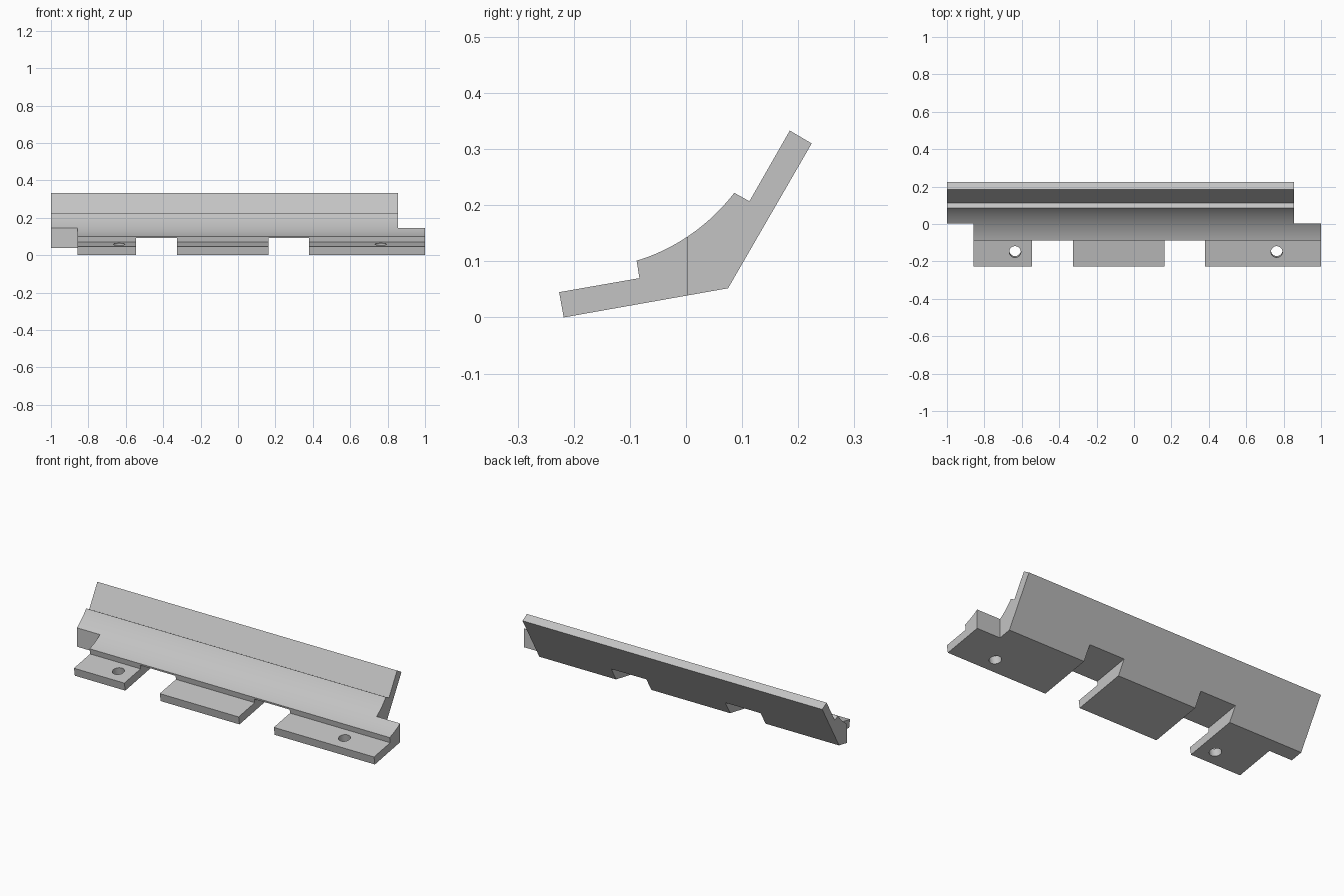
import bpy, bmesh, math
from mathutils import Vector

cube = bpy.data.objects.get("Cube")
if cube:
    bpy.data.objects.remove(cube, do_unlink=True)

mat = bpy.data.materials.new("light grey")
mat.use_nodes = True
GREY = (0.55, 0.55, 0.55, 1)
mat.diffuse_color = GREY
mat.node_tree.nodes["Principled BSDF"].inputs["Base Color"].default_value = GREY

TILT = math.radians(10)
SLOPE = math.tan(TILT)


def extrude_profile(name, points, x0, x1):
    """Prism along x from a (y, z) outline."""
    bm = bmesh.new()
    face = bm.faces.new([bm.verts.new((x0, y, z)) for y, z in points])
    ext = bmesh.ops.extrude_face_region(bm, geom=[face])
    moved = [v for v in ext["geom"] if isinstance(v, bmesh.types.BMVert)]
    bmesh.ops.translate(bm, vec=(x1 - x0, 0, 0), verts=moved)
    bmesh.ops.recalc_face_normals(bm, faces=bm.faces)
    mesh = bpy.data.meshes.new(name)
    bm.to_mesh(mesh)
    bm.free()
    obj = bpy.data.objects.new(name, mesh)
    bpy.context.collection.objects.link(obj)
    mesh.materials.append(mat)
    return obj


def arc(a, b, sag, steps):
    """Circular arc from a to b, dipping by sag to the left of the path."""
    a, b = Vector(a), Vector(b)
    half = (b - a).length / 2
    along = (b - a).normalized()
    side = Vector((-along.y, along.x))
    radius = (half * half + sag * sag) / (2 * sag)
    centre = (a + b) / 2 - side * (radius - sag)
    spread = math.asin(half / radius)
    angles = [spread * (2 * i / steps - 1) for i in range(steps + 1)]
    return [tuple(centre + radius * (along * math.sin(t) + side * math.cos(t))) for t in angles]


# Bent bracket: low front plate, concave cove, leaning back plate
outline = [(-0.218, 0), (0.075, 0.052), (0.224, 0.31), (0.185, 0.333), (0.113, 0.207)]
outline += arc((0.086, 0.222), (-0.088, 0.101), 0.0165, 24)
outline += [(-0.083, 0.07), (-0.226, 0.045)]
bracket = extrude_profile("bracket", outline, -1, 1)

# Half-lap ends: front removed on one end, back on the other
box = lambda y0, y1: [(y0, -0.1), (y1, -0.1), (y1, 0.5), (y0, 0.5)]
cutters = [
    extrude_profile("front_lap_cutter", box(-0.5, 0.004), -1.1, -0.857),
    extrude_profile("back_lap_cutter", box(0.004, 0.5), 0.855, 1.1),
]

# Slots through the front plate and the underside, parallel to the plate
ceiling = lambda y: 0.091 + (y + 0.087) * SLOPE
slot = [(-0.4, -0.2), (0.4, -0.2), (0.4, ceiling(0.4)), (-0.4, ceiling(-0.4))]
for x0, x1 in ((-0.545, -0.326), (0.162, 0.38)):
    cutters.append(extrude_profile("slot_cutter", slot, x0, x1))

# Screw holes square to the front plate
for x in (-0.636, 0.763):
    bpy.ops.mesh.primitive_cylinder_add(vertices=32, radius=0.031, depth=0.16,
                                        location=(x, -0.145, 0.036), rotation=(TILT, 0, 0))
    hole = bpy.context.object
    hole.name = "hole_cutter"
    hole.data.materials.append(mat)
    cutters.append(hole)

bpy.context.view_layer.update()
for cutter in cutters:
    mod = bracket.modifiers.new(cutter.name, 'BOOLEAN')
    mod.operation = 'DIFFERENCE'
    mod.solver = 'EXACT'
    mod.object = cutter

# Bake the cuts, then drop the cutters
depsgraph = bpy.context.evaluated_depsgraph_get()
cut_mesh = bpy.data.meshes.new_from_object(bracket.evaluated_get(depsgraph))
bracket.modifiers.clear()
bracket.data = cut_mesh
for cutter in cutters:
    bpy.data.objects.remove(cutter, do_unlink=True)

bpy.ops.object.select_all(action='DESELECT')
bracket.select_set(True)
bpy.context.view_layer.objects.active = bracket
bpy.ops.object.shade_smooth_by_angle(angle=math.radians(25))
